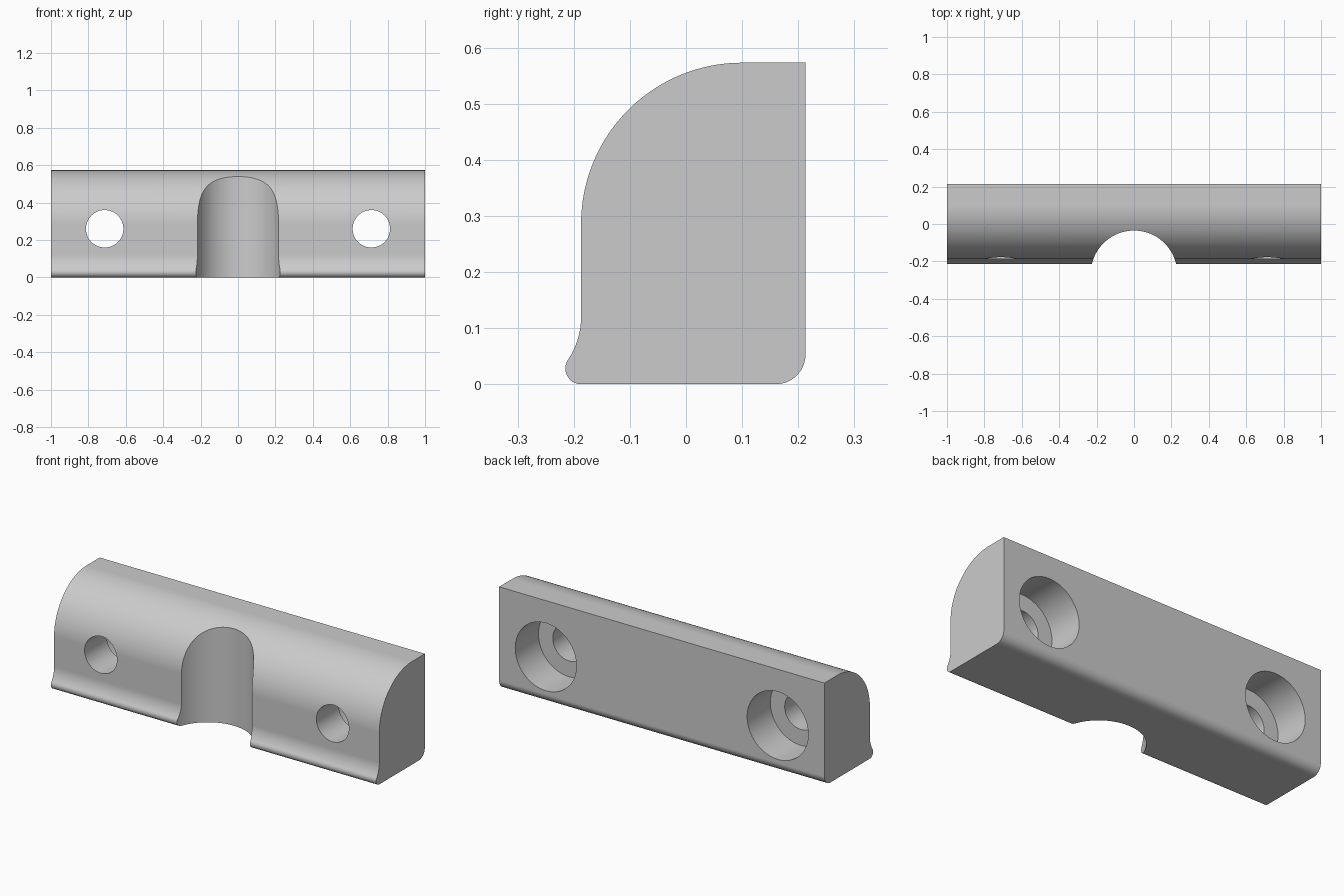
import bpy, bmesh
from math import cos, sin, radians, pi
from mathutils import Matrix

if "Cube" in bpy.data.objects:
    bpy.data.objects.remove(bpy.data.objects["Cube"], do_unlink=True)

grey = bpy.data.materials.new("plain grey")
grey.use_nodes = True
grey.diffuse_color = (0.6, 0.6, 0.6, 1)
grey.node_tree.nodes["Principled BSDF"].inputs["Base Color"].default_value = (0.6, 0.6, 0.6, 1)


def arc(cy, cz, r, start, end, steps):
    """Points along an arc in the y-z plane, angles in degrees."""
    angles = [radians(start + (end - start) * i / steps) for i in range(steps + 1)]
    return [(cy + r * cos(a), cz + r * sin(a)) for a in angles]


def finish(name, bm):
    mesh = bpy.data.meshes.new(name)
    bmesh.ops.recalc_face_normals(bm, faces=bm.faces)
    bm.to_mesh(mesh)
    bm.free()
    obj = bpy.data.objects.new(name, mesh)
    bpy.context.collection.objects.link(obj)
    mesh.materials.append(grey)
    return obj


def cylinder(name, radius, length, matrix):
    bm = bmesh.new()
    bmesh.ops.create_cone(bm, cap_ends=True, segments=96, radius1=radius,
                          radius2=radius, depth=length, matrix=matrix)
    obj = finish(name, bm)
    obj.hide_render = True
    return obj


# Block: side profile with rounded top, flared lip and rounded rear foot
profile = [(0.213, 0.573)]
profile += arc(0.1, 0.286, 0.287, 90, 180, 32)              # rounded top front
profile += arc(-0.324, 0.12, 0.137, 0, -33.9, 10)           # hollow above lip
profile += arc(-0.187, 0.028, 0.028, 146.1, 270, 14)        # lip
profile += arc(0.16, 0.053, 0.053, -90, 0, 14)              # rear foot

bm = bmesh.new()
end = bm.faces.new([bm.verts.new((-1, y, z)) for y, z in profile])
side = bmesh.ops.extrude_face_region(bm, geom=[end])
bmesh.ops.translate(bm, vec=(2, 0, 0),
                    verts=[g for g in side["geom"] if isinstance(g, bmesh.types.BMVert)])
block = finish("mounting_block", bm)

# Cutters: upright groove, and a counterbored screw hole on each side
cutters = [cylinder("groove_cutter", 0.231, 2, Matrix.Translation((0, -0.266, 0.3)))]
along_y = Matrix.Rotation(pi / 2, 4, "X")
for label, x in (("left", 0.713), ("right", -0.713)):
    cutters.append(cylinder(label + "_hole_cutter", 0.1, 1,
                            Matrix.Translation((x, 0, 0.26)) @ along_y))
    cutters.append(cylinder(label + "_counterbore_cutter", 0.188, 0.4,
                            Matrix.Translation((x, 0.209, 0.26)) @ along_y))

bpy.ops.object.select_all(action="DESELECT")
bpy.context.view_layer.objects.active = block
block.select_set(True)
for cutter in cutters:
    cut = block.modifiers.new(cutter.name, "BOOLEAN")
    cut.operation = "DIFFERENCE"
    cut.solver = "EXACT"
    cut.object = cutter
    bpy.ops.object.modifier_apply(modifier=cut.name)
for cutter in cutters:
    bpy.data.objects.remove(cutter, do_unlink=True)

# Smooth curves, crisp edges
bpy.ops.object.shade_smooth_by_angle(angle=radians(30))
weighted = block.modifiers.new("even_shading", "WEIGHTED_NORMAL")
weighted.keep_sharp = True
